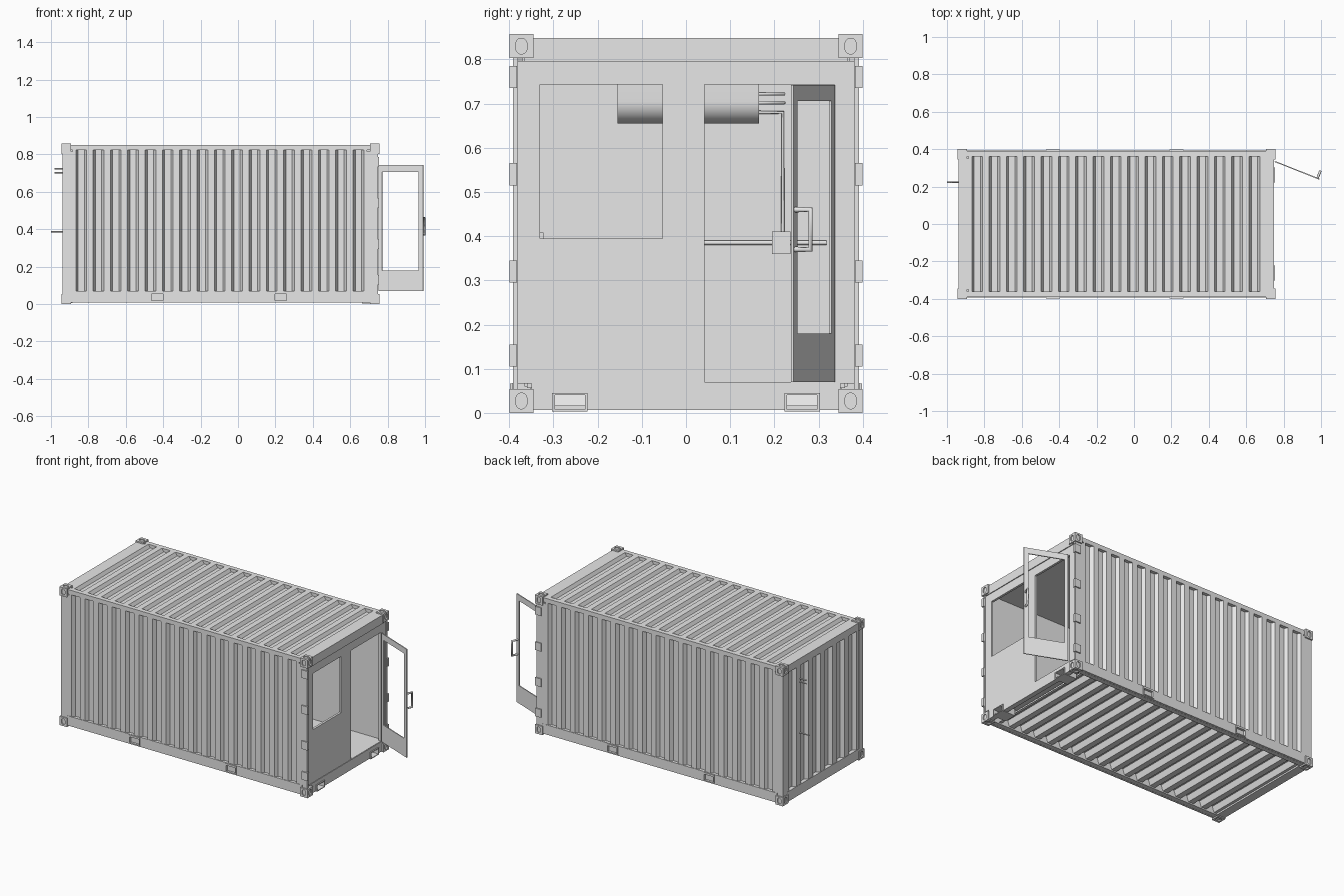
import bpy, bmesh, math
from mathutils import Vector, Matrix

if "Cube" in bpy.data.objects:
    bpy.data.objects.remove(bpy.data.objects["Cube"])

grey = bpy.data.materials.new("light_grey_metal")
grey.diffuse_color = (0.8, 0.8, 0.8, 1)
grey.use_nodes = True
grey.node_tree.nodes["Principled BSDF"].inputs["Base Color"].default_value = grey.diffuse_color


def finish(name, bm):
    me = bpy.data.meshes.new(name)
    bm.to_mesh(me)
    bm.free()
    me.materials.append(grey)
    ob = bpy.data.objects.new(name, me)
    bpy.context.scene.collection.objects.link(ob)
    return ob


def box(name, x, y, z):
    bm = bmesh.new()
    size = Vector((x[1] - x[0], y[1] - y[0], z[1] - z[0]))
    mid = Vector((x[0] + x[1], y[0] + y[1], z[0] + z[1])) / 2
    bmesh.ops.create_cube(bm, size=1, matrix=Matrix.Translation(mid) @ Matrix.Diagonal(size).to_4x4())
    return finish(name, bm)


def panel(name, us, vs, holes, place, depth):
    """Flat plate on a grid of cut lines, minus the hole cells, thickened along depth."""
    bm = bmesh.new()
    for i in range(len(us) - 1):
        for j in range(len(vs) - 1):
            if (i, j) not in holes:
                quad = [(us[i], vs[j]), (us[i + 1], vs[j]), (us[i + 1], vs[j + 1]), (us[i], vs[j + 1])]
                bm.faces.new([bm.verts.new(place(u, v)) for u, v in quad])
    bmesh.ops.remove_doubles(bm, verts=bm.verts[:], dist=1e-5)
    ext = bmesh.ops.extrude_face_region(bm, geom=bm.faces[:], use_keep_orig=True)
    moved = [g for g in ext["geom"] if isinstance(g, bmesh.types.BMVert)]
    bmesh.ops.translate(bm, verts=moved, vec=depth)
    bmesh.ops.recalc_face_normals(bm, faces=bm.faces[:])
    bmesh.ops.dissolve_limit(bm, angle_limit=0.01, verts=bm.verts[:], edges=bm.edges[:])
    return finish(name, bm)


def corrugated(name, n, u0, u1, v0, v1, depth, place, outward):
    """Trapezoid sheet: n grooves between u0 and u1, running from v0 to v1."""
    bm = bmesh.new()
    p = (u1 - u0) / n
    prof = [(u0, 0)]
    for k in range(n):
        prof += [(u0 + (k + t) * p, d) for t, d in ((.19, 0), (.32, depth), (.68, depth), (.81, 0))]
    prof.append((u1, 0))
    a = [bm.verts.new(place(u, v0, d)) for u, d in prof]
    b = [bm.verts.new(place(u, v1, d)) for u, d in prof]
    faces = [bm.faces.new((a[i], a[i + 1], b[i + 1], b[i])) for i in range(len(prof) - 1)]
    bm.normal_update()
    if faces[0].normal.dot(Vector(outward)) < 0:
        bmesh.ops.reverse_faces(bm, faces=faces)
    return finish(name, bm)


def pipe(name, pts, r):
    cu = bpy.data.curves.new(name, "CURVE")
    cu.dimensions = "3D"
    cu.bevel_depth, cu.bevel_resolution, cu.use_fill_caps = r, 2, True
    sp = cu.splines.new("POLY")
    sp.points.add(len(pts) - 1)
    for q, c in zip(sp.points, pts):
        q.co = (*c, 1)
    cu.materials.append(grey)
    ob = bpy.data.objects.new(name, cu)
    bpy.context.scene.collection.objects.link(ob)
    return ob


# corner castings: one cut block, mirrored to all eight corners
centre = bpy.data.objects.new("mirror_centre", None)
bpy.context.scene.collection.objects.link(centre)
centre.location = (-0.094, 0, 0.4285)
centre.hide_render = True
casting = box("corner_castings", (.705, .756), (-.4, -.345), (.803, .857))
mid = Vector((.7305, -.3725, .83))
bm = bmesh.new()
oval = [(.0125 * math.cos(t), .0125 * math.sin(t) + (.0055 if t < math.pi else -.0055))
        for t in [math.pi * (k + .5) / 8 for k in range(16)]]
for place, step in ((lambda a, b: (.0185, a, b), (.02, 0, 0)),
                    (lambda a, b: (a, -.0205, b), (0, -.02, 0)),
                    (lambda a, b: (b, a, .0205), (0, 0, .02))):
    f = bm.faces.new([bm.verts.new(mid + Vector(place(a, b))) for a, b in oval])
    ext = bmesh.ops.extrude_face_region(bm, geom=[f], use_keep_orig=True)
    bmesh.ops.translate(bm, vec=step, verts=[g for g in ext["geom"] if isinstance(g, bmesh.types.BMVert)])
bmesh.ops.recalc_face_normals(bm, faces=bm.faces[:])
cutter = finish("casting_hole_cutter", bm)
cutter.hide_render = True
cut = casting.modifiers.new("holes", "BOOLEAN")
cut.operation, cut.object, cut.solver = "DIFFERENCE", cutter, "EXACT"
mir = casting.modifiers.new("corners", "MIRROR")
mir.use_axis = (True, True, True)
mir.mirror_object = centre

# parts repeated on the front and back long sides
for s, side in ((-1, "front"), (1, "back")):
    def ys(a, b):
        return tuple(sorted((s * a, s * b)))
    box(side + "_top_rail", (-.9, .715), ys(.362, .39), (.822, .849))
    box(side + "_left_post", (-.939, -.885), ys(.35, .392), (.04, .815))
    box(side + "_right_post", (.69, .749), ys(.38, .392), (.04, .815))
    for z in (.13, .32, .54, .76):
        box(side + "_post_hinge", (.715, .755), ys(.383, .399), (z - .025, z + .025))
    corrugated(side + "_wall", 17, -.885, .69, .06, .823, .02,
               lambda u, v, d: (u, s * (.39 - d), v), (0, s, 0))
    # bottom rail with two fork pocket openings and their lips
    panel(side + "_bottom_rail", [-.9, -.465, -.4, .195, .26, .715], [.008, .016, .056, .068],
          {(1, 1), (3, 1)}, lambda u, v: (u, s * .393, v), (0, -s * .012, 0))
    box(side + "_rail_core", (-.9, .715), ys(.352, .38), (.008, .066))
    for x in (-.4325, .2275):
        panel(side + "_pocket_lip", [x - .037, x - .031, x + .031, x + .037], [.012, .018, .054, .066],
              {(1, 1)}, lambda u, v: (u, s * .398, v), (0, -s * .006, 0))
    box(side + "_inner_wall", (-.91, .735), ys(.36, .365), (.06, .805))
    # end fork pocket tubes
    y = s * .263
    panel(side + "_fork_tube", [y - .04, y - .034, y + .034, y + .04], [.003, .008, .04, .045],
          {(1, 1)}, lambda u, v: (.754, u, v), (-.09, 0, 0))

# roof, underside and inner skins
corrugated("roof", 17, -.885, .69, -.378, .378, .02, lambda u, v, d: (u, v, .849 - d), (0, 0, 1))
corrugated("underside", 17, -.885, .67, -.355, .355, .034, lambda u, v, d: (u, v, .016 + d), (0, 0, -1))
box("floor", (-.912, .74), (-.36, .36), (.056, .068))
box("ceiling", (-.912, .735), (-.36, .36), (.803, .809))
box("inner_end_wall", (-.915, -.91), (-.36, .36), (.06, .805))

# left end: corrugated wall with rails
corrugated("left_end_wall", 6, -.352, .352, .06, .81, .024,
           lambda u, v, d: (-.937 + d, u, v), (-1, 0, 0))
box("left_end_top_rail", (-.939, -.885), (-.35, .35), (.805, .849))
box("left_end_bottom_rail", (-.939, -.885), (-.35, .35), (.006, .068))

# right end: header, sill and flat wall with window and doorway
box("right_end_header", (.69, .749), (-.365, .365), (.795, .849))
panel("right_end_sill", [-.35, -.297, -.229, .229, .297, .35], [.006, .008, .04, .068],
      {(1, 1), (3, 1)}, lambda u, v: (.747, u, v), (-.03, 0, 0))
panel("right_end_wall", [-.381, -.33, -.053, .042, .335, .381], [.067, .07, .395, .743, .796],
      {(1, 2), (3, 1), (3, 2)}, lambda u, v: (.744, u, v), (-.014, 0, 0))

# open door with window and pull handle
swing = Matrix.Translation((.754, .337, 0)) @ Matrix.Rotation(math.radians(-21.6), 4, "Z")
door = panel("door", [0, .02, .229, .256], [.07, .18, .706, .742], {(1, 1)},
             lambda u, v: (u, 0, v), (0, -.006, 0))
door.matrix_world = swing
handle = pipe("door_handle", [(.245, -.002, .37), (.245, .038, .37), (.245, .038, .46), (.245, -.002, .46)], .0065)
handle.matrix_world = swing

# wall-mounted air unit with rounded lower front
prof = [(-.91, .765), (-.91, .655), (-.885, .655)]
prof += [(-.885 + .05 * math.sin(t), .705 - .05 * math.cos(t)) for t in [math.pi / 16 * k for k in range(1, 9)]]
prof += [(-.835, .765)]
bm = bmesh.new()
f = bm.faces.new([bm.verts.new((x, -.155, z)) for x, z in prof])
ext = bmesh.ops.extrude_face_region(bm, geom=[f], use_keep_orig=True)
bmesh.ops.translate(bm, vec=(0, .32, 0), verts=[g for g in ext["geom"] if isinstance(g, bmesh.types.BMVert)])
bmesh.ops.recalc_face_normals(bm, faces=bm.faces[:])
unit = finish("air_unit", bm)
bpy.context.view_layer.objects.active = unit
unit.select_set(True)
bpy.ops.object.shade_smooth_by_angle(angle=math.radians(30))

# pipes, conduit and junction boxes
for z in (.722, .702):
    pipe("air_pipe", [(-.895, .16, z), (-.895, .222, z), (-.98, .222, z)], .004)
pipe("drop_conduit", [(-.9, .16, .68), (-.9, .219, .68), (-.9, .219, .40)], .004)
pipe("wall_conduit", [(-.903, -.32, .385), (-.903, .318, .385)], .005)
pipe("supply_pipe", [(-.9, .222, .387), (-1.0, .222, .387)], .004)
box("junction_box", (-.91, -.885), (.195, .237), (.36, .41))
box("socket_box", (-.91, -.89), (-.36, -.322), (.36, .408))
